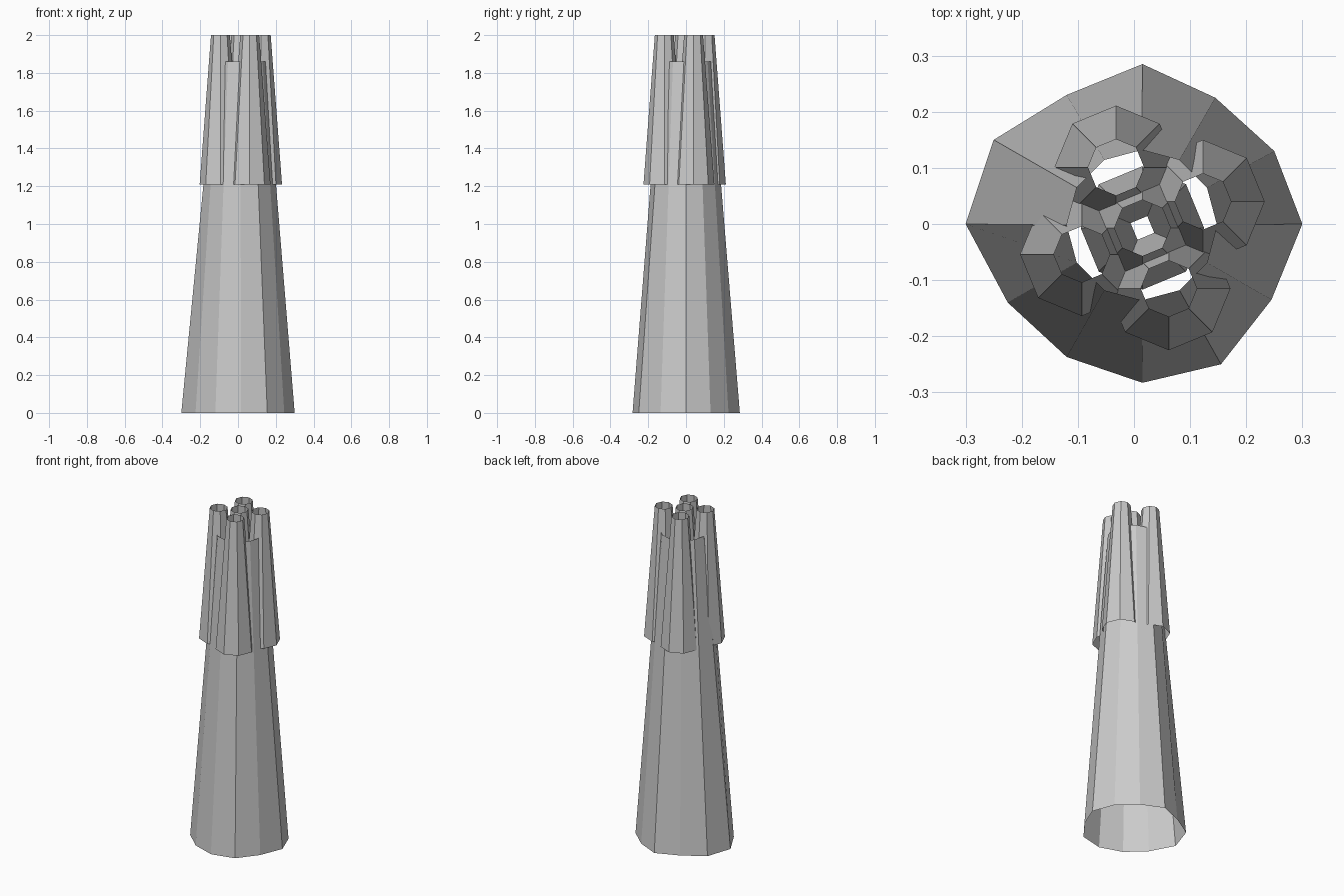
import bpy
import bmesh
from math import cos, sin, tau
from mathutils import Vector

cube = bpy.data.objects.get("Cube")
if cube:
    bpy.data.objects.remove(cube)

grey = bpy.data.materials.new("plain grey")
grey.use_nodes = True
grey.diffuse_color = (0.6, 0.6, 0.6, 1)
shader = next(n for n in grey.node_tree.nodes if n.type == "BSDF_PRINCIPLED")
shader.inputs["Base Color"].default_value = (0.6, 0.6, 0.6, 1)


def ring(centre, radius, sides):
    """Regular polygon in the xy plane, first corner towards +x."""
    return [(centre.x + radius * cos(tau * i / sides),
             centre.y + radius * sin(tau * i / sides)) for i in range(sides)]


def open_shell(name, low, z_low, high, z_high):
    """Flat-faced wall between two rings, open at both ends."""
    bm = bmesh.new()
    a = [bm.verts.new((x, y, z_low)) for x, y in low]
    b = [bm.verts.new((x, y, z_high)) for x, y in high]
    for i in range(len(a)):
        j = (i + 1) % len(a)
        bm.faces.new((a[i], a[j], b[j], b[i]))
    mesh = bpy.data.meshes.new(name)
    bm.to_mesh(mesh)
    bm.free()
    mesh.materials.append(grey)
    obj = bpy.data.objects.new(name, mesh)
    bpy.context.collection.objects.link(obj)
    return obj


# Main trunk: uneven twelve-sided foot tapering to a regular open rim
foot = [(0.30, 0), (0.25, 0.13), (0.145, 0.225), (0.015, 0.285),
        (-0.12, 0.23), (-0.25, 0.15), (-0.30, 0), (-0.225, -0.14),
        (-0.12, -0.237), (0.015, -0.283), (0.155, -0.25), (0.245, -0.135)]
open_shell("main_trunk", foot, 0, ring(Vector((0.014, -0.002)), 0.134, 12), 1.86)

# Five tapered eight-sided tubes: one in the middle, four around it
middle = Vector((0.015, -0.007))
offset = Vector((0.108, 0.047))
tubes = {"centre_tube": middle}
for side in ("left", "back", "right", "front"):
    tubes[side + "_tube"] = middle + offset
    offset = Vector((-offset.y, offset.x))
for name, centre in tubes.items():
    open_shell(name, ring(centre, 0.11, 8), 1.21, ring(centre, 0.05, 8), 2)
